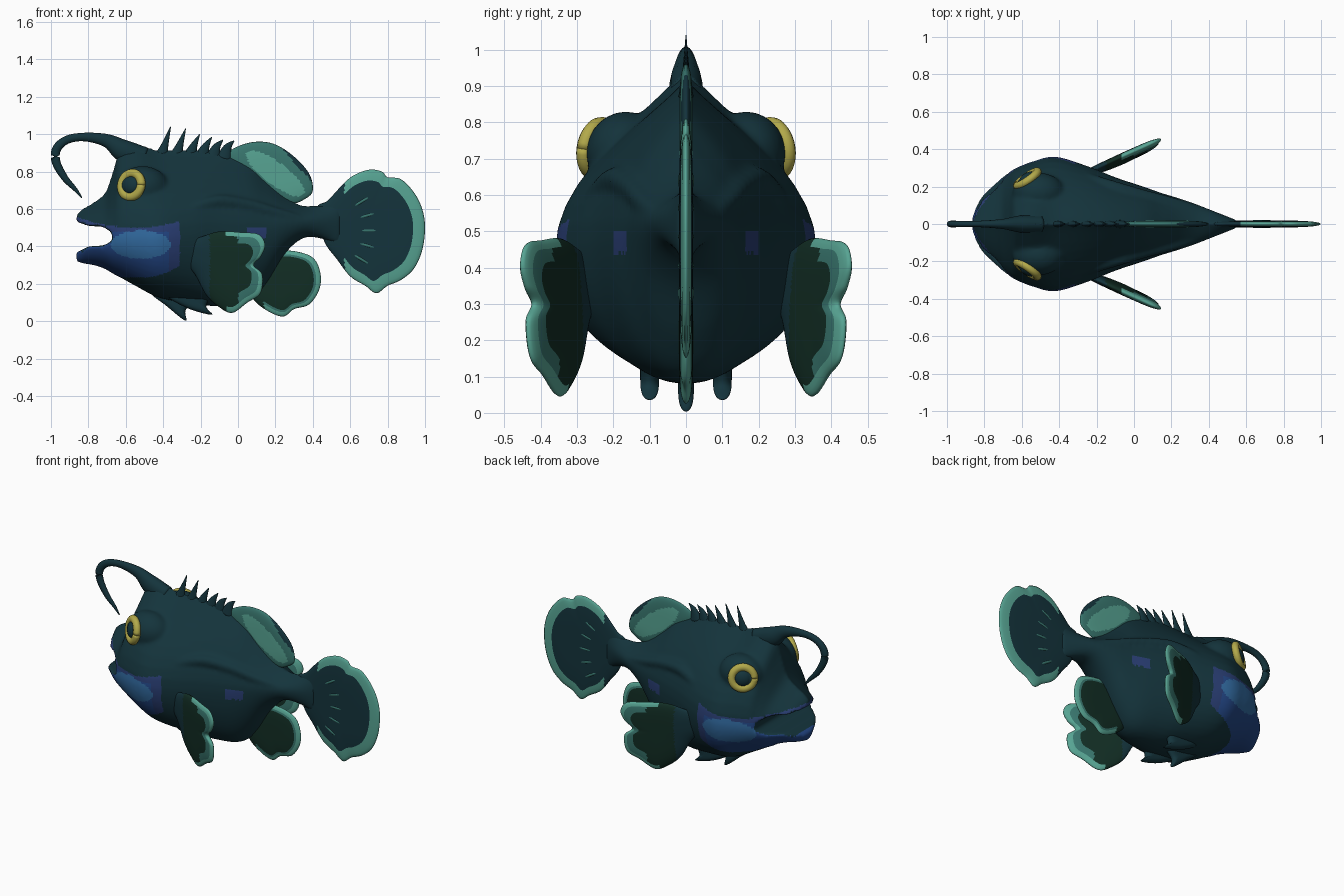
import bpy, bmesh, math
from mathutils import Vector, Matrix

if "Cube" in bpy.data.objects:
    bpy.data.objects.remove(bpy.data.objects["Cube"])

# Palette
PALETTE = {
    "body_teal": (.007, .034, .045), "fin_green": (.006, .027, .018),
    "pale_teal": (.095, .37, .29), "mid_teal": (.04, .18, .155),
    "light_blue": (.03, .14, .34), "deep_blue": (.016, .06, .23),
    "indigo": (.022, .047, .17), "eye_yellow": (.45, .4, .07)}
NAMES = list(PALETTE)
BODY, GREEN, PALE, MID, SKY, BLUE, INDIGO, YELLOW = range(len(NAMES))
mats = []
for label, rgb in PALETTE.items():
    m = bpy.data.materials.new(label)
    m.use_nodes = True
    m.diffuse_color = (*rgb, 1)
    bsdf = m.node_tree.nodes["Principled BSDF"]
    bsdf.inputs["Base Color"].default_value = (*rgb, 1)
    bsdf.inputs["Roughness"].default_value = .6
    mats.append(m)


def smooth_path(points, steps, closed=False):
    """Catmull-Rom spline through points of any dimension."""
    n, out = len(points), []
    pick = lambda i: points[i % n] if closed else points[max(0, min(n - 1, i))]
    for i in range(n if closed else n - 1):
        for k in range(steps):
            t = k / steps
            out.append([.5 * (2 * b + (c - a) * t + (2 * a - 5 * b + 4 * c - d) * t * t
                              + (3 * b - a - 3 * c + d) * t ** 3)
                        for a, b, c, d in zip(*(pick(i + j) for j in (-1, 0, 1, 2)))])
    return out if closed else out + [list(points[-1])]


def loft(bm, rings):
    """Skin closed rings of coordinates and cap both ends."""
    rows = [[bm.verts.new(co) for co in ring] for ring in rings]
    n = len(rows[0])
    for a, b in zip(rows, rows[1:]):
        for i in range(n):
            bm.faces.new((a[i], a[(i + 1) % n], b[(i + 1) % n], b[i]))
    bm.faces.new(rows[0])
    bm.faces.new(rows[-1])


def tube(bm, points, steps=6, flat=1, sides=12):
    """Tapered tube through points (x, y, z, radius)."""
    path = smooth_path(points, steps)
    rings = []
    for i, (x, y, z, r) in enumerate(path):
        ahead = Vector(path[min(i + 1, len(path) - 1)][:3])
        behind = Vector(path[max(i - 1, 0)][:3])
        q = (ahead - behind).to_track_quat('Z', 'Y')
        ring = []
        for k in range(sides):
            a = math.tau * k / sides
            off = q @ Vector((math.cos(a), math.sin(a), 0)) * max(r, .002)
            ring.append((x + off.x, y + off.y * flat, z + off.z))
        rings.append(ring)
    loft(bm, rings)


def ellipsoid(bm, centre, size, turn=Matrix()):
    bmesh.ops.create_uvsphere(bm, u_segments=24, v_segments=14, radius=1,
                              matrix=Matrix.Translation(centre) @ turn @ Matrix.Diagonal((*size, 1)))


def finish(name, bm, mat=None):
    bmesh.ops.recalc_face_normals(bm, faces=bm.faces)
    me = bpy.data.meshes.new(name)
    bm.to_mesh(me)
    bm.free()
    ob = bpy.data.objects.new(name, me)
    bpy.context.collection.objects.link(ob)
    for m in (mats if mat is None else [mats[mat]]):
        me.materials.append(m)
    me.shade_smooth()
    return ob


def fin(name, outline, centre, thick, rule, place=lambda x, z: 0):
    """Lens-shaped fin; rule(x, z, t) picks a colour, t runs from centre to rim."""
    rim = smooth_path(outline, 7, closed=True)
    ts = [.02] + [k / 16 for k in range(1, 16)] + [.98]
    rows = [(t, 1) for t in ts] + [(1, 0)] + [(t, -1) for t in reversed(ts)]
    bm, flat_rings = bmesh.new(), []
    for t, side in rows:
        y = side * thick * math.sqrt(1 - t ** 4)
        flat_rings.append([(centre[0] + (x - centre[0]) * t, y, centre[1] + (z - centre[1]) * t)
                           for x, z in rim])
    loft(bm, flat_rings)
    bm.faces.ensure_lookup_table()
    for i, f in enumerate(bm.faces):
        c = f.calc_center_median()
        row = min(i // len(rim), len(rows) - 2)
        f.material_index = rule(c.x, c.z, (rows[row][0] + rows[row + 1][0]) / 2)
    for v in bm.verts:
        v.co.y += place(v.co.x, v.co.z)
    return finish(name, bm)


# Body: sections (x, top, bottom, half width, widest height)
SECTIONS = [(-.865, .575, .32, .05, .45), (-.83, .605, .31, .14, .45), (-.77, .64, .3, .2, .44),
            (-.71, .69, .28, .25, .43), (-.67, .8, .255, .275, .44), (-.63, .92, .235, .3, .45),
            (-.54, .95, .185, .335, .45), (-.42, .915, .125, .36, .45), (-.25, .92, .095, .31, .46),
            (-.1, .905, .08, .25, .47), (.05, .85, .1, .2, .48), (.15, .76, .2, .165, .5),
            (.25, .67, .36, .135, .52), (.35, .62, .445, .1, .53), (.45, .625, .44, .06, .53),
            (.55, .65, .4, .02, .52)]
bm = bmesh.new()
rings = []
for x, top, bottom, w, mid in smooth_path(SECTIONS, 5):
    ring = []
    for k in range(48):
        a = math.tau * k / 48
        c, s = math.cos(a), math.sin(a)
        power, reach = (2.4, top - mid) if s > 0 else (.9, mid - bottom)
        ring.append((x, math.copysign(abs(c) ** power * w, c), mid + s * reach))
    rings.append(ring)
loft(bm, rings)
# Brow bulges and flank ridges
for s in (-1, 1):
    ellipsoid(bm, (-.51, s * .165, .715), (.14, .11, .115))
    tube(bm, [(-.3, s * .26, .58, .03), (-.12, s * .2, .64, .035), (.05, s * .15, .62, .035),
              (.2, s * .115, .58, .03), (.36, s * .07, .54, .02)])
body = finish("body", bm)

# Mouth cutter
MOUTH = [(-.95, .55), (-.87, .535), (-.8, .51), (-.72, .505), (-.675, .475), (-.67, .43),
         (-.72, .405), (-.8, .4), (-.87, .365), (-.95, .35)]
bm = bmesh.new()
loft(bm, [[(x, y, z) for x, z in MOUTH] for y in (-.5, .5)])
cutter = finish("mouth_cutter", bm)
cutter.hide_render = True
cutter.hide_viewport = True


def remesh(ob):
    mod = ob.modifiers.new("fuse", 'REMESH')
    mod.mode, mod.voxel_size, mod.use_smooth_shade = 'VOXEL', .011, True


remesh(body)
cut = body.modifiers.new("mouth", 'BOOLEAN')
cut.operation, cut.object, cut.solver = 'DIFFERENCE', cutter, 'EXACT'
remesh(body)
soft = body.modifiers.new("soften", 'SMOOTH')
soft.factor, soft.iterations = .5, 4
bpy.context.view_layer.update()
baked = bpy.data.meshes.new_from_object(body.evaluated_get(bpy.context.evaluated_depsgraph_get()))
body.modifiers.clear()
body.data = baked
bpy.data.objects.remove(cutter)
baked.materials.clear()
for m in mats:
    baked.materials.append(m)


def skin(c, n):
    """Blue jaw and cheek, dark mouth lining, small flank spot."""
    if -.84 < c.x < -.655 and .37 < c.z < .53 and abs(n.y) < .5:
        return BODY
    if .05 < c.x < .15 and .44 < c.z < .5:
        return INDIGO
    lower = .235 + 1.8 * max(0, c.x + .5) ** 2
    if c.x < -.31 and lower < c.z < .5 + .6 * (c.x + .55) ** 2:
        if ((c.x + .52) / .16) ** 2 + ((c.z - .41) / .075) ** 2 < 1:
            return SKY
        return INDIGO if c.x > -.37 or c.z > .475 else BLUE
    return BODY


for p in baked.polygons:
    p.material_index = skin(p.center, p.normal)
baked.shade_smooth()

# Eyes: yellow ring around a dark dome
for s, side in ((-1, "right"), (1, "left")):
    look = Vector((-.56, s * .8, .16)).normalized()
    spot = Vector((-.515, s * .163, .712)) + look * .098
    turn = look.to_track_quat('Z', 'Y').to_matrix().to_4x4()
    bm = bmesh.new()
    loop = []
    for k in range(33):
        a = math.tau * k / 32
        loop.append([(Matrix.Translation(spot) @ turn @ Vector((
            math.cos(a) * (.064 + .024 * math.cos(b)), math.sin(a) * (.064 + .024 * math.cos(b)),
            .022 * math.sin(b)))) for b in (math.tau * j / 12 for j in range(12))])
    loft(bm, loop)
    finish(side + "_eye_ring", bm, YELLOW)
    bm = bmesh.new()
    ellipsoid(bm, spot, (.05, .05, .03), turn)
    finish(side + "_pupil", bm, BODY)

# Lure stalk
bm = bmesh.new()
tube(bm, [(-.5, 0, .87, .06), (-.61, 0, .91, .06), (-.7, 0, .965, .036), (-.82, 0, .985, .023),
          (-.915, 0, .97, .022), (-.97, 0, .92, .024), (-.972, 0, .85, .023), (-.925, 0, .765, .018),
          (-.87, 0, .705, .011), (-.835, 0, .66, .003)], flat=.75)
finish("lure_stalk", bm, BODY)

# Back spines
bm = bmesh.new()
for x, z in ((-.36, 1.04), (-.28, 1.03), (-.205, 1.0), (-.14, .985), (-.08, .97), (-.02, .965)):
    tube(bm, [(x - .055, 0, .87, .042), (x - .035, 0, .93, .022), (x, 0, z, .002)], flat=.5)
finish("back_spines", bm, BODY)


# Dorsal fin
def dorsal_rule(x, z, t):
    along, across = (x - .2) * .8 - (z - .79) * .6, (x - .2) * .6 + (z - .79) * .8
    if x + .9 * z > 1.065:
        return BODY
    return PALE if (along / .19) ** 2 + (across / .06) ** 2 < 1 else MID


fin("dorsal_fin", [(-.06, .88), (0, .935), (.1, .96), (.2, .945), (.3, .88), (.38, .79), (.4, .7),
                   (.36, .655), (.28, .63), (.15, .68), (.04, .78)], (.18, .8), .018, dorsal_rule)

# Tail fin with pale rays
fin("tail_fin", [(.42, .6), (.48, .645), (.54, .71), (.61, .775), (.7, .81), (.77, .8), (.8, .77),
                 (.87, .76), (.94, .69), (.985, .6), (1, .5), (.985, .38), (.94, .28), (.87, .22),
                 (.8, .19), (.74, .15), (.68, .19), (.6, .24), (.53, .33), (.46, .43)],
    (.66, .5), .019, lambda x, z, t: PALE if t > .83 and x > .57 else BODY)
bm = bmesh.new()
for k in range(-2, 3):
    a = k * .27
    hub = Vector((.42 + .28 * math.cos(a), 0, .485 + .3 * math.sin(a)))
    ellipsoid(bm, hub, (.075, .022, .013), Matrix.Rotation(-a, 4, 'Y'))
finish("tail_rays", bm, MID)

# Anal fin
fin("anal_fin", [(.05, .2), (.1, .31), (.2, .37), (.3, .375), (.4, .34), (.44, .26), (.435, .17),
                 (.38, .09), (.3, .065), (.24, .025), (.15, .06), (.08, .12)], (.24, .21), .02,
    lambda x, z, t: (PALE if t > .9 else MID) if t > .8 and x > .14 else GREEN)


# Pectoral fins
def pectoral_rule(x, z, t):
    if x > -.06 and t > .88:
        return PALE
    if x > 0 and t > .68:
        return MID
    return GREEN if x > -.15 else BODY


# Paired fins
for s, side in ((-1, "right"), (1, "left")):
    fin(side + "_pectoral_fin",
        [(-.28, .42), (-.2, .45), (-.1, .48), (.02, .475), (.11, .465), (.145, .41), (.125, .35),
         (.085, .3), (.13, .25), (.12, .15), (.05, .1), (-.03, .045), (-.1, .075), (-.17, .14),
         (-.23, .25), (-.3, .34)], (-.06, .29), .026, pectoral_rule,
        lambda x, z: s * (.28 + .45 * (x + .22) + .06 * (z - .3)))
    fin(side + "_pelvic_fin", [(-.38, .14), (-.27, .07), (-.14, .035), (-.17, .08), (-.15, .16),
                               (-.27, .18)], (-.24, .11), .026,
        lambda x, z, t: BODY, lambda x, z: s * .1)

# Belly keel fin
fin("belly_fin", [(-.47, .16), (-.38, .08), (-.28, .003), (-.28, .06), (-.22, .14), (-.34, .18)],
    (-.33, .1), .022, lambda x, z, t: BODY)
